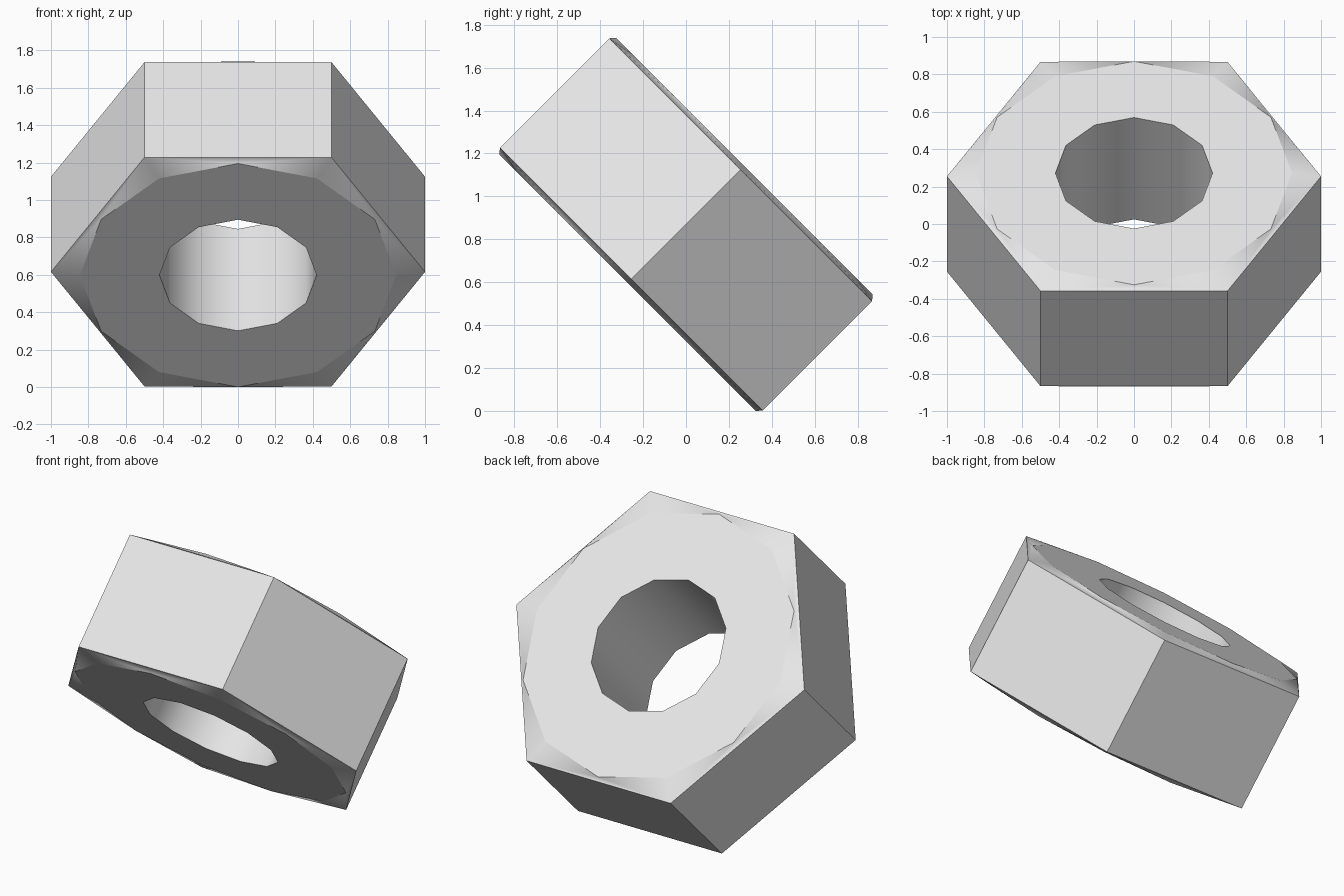
import bpy, bmesh
from math import sin, cos, radians
from mathutils import Matrix

cube = bpy.data.objects.get("Cube")
if cube:
    bpy.data.objects.remove(cube, do_unlink=True)

steel = bpy.data.materials.new("plain_grey")
steel.use_nodes = True
GREY = (0.8, 0.8, 0.8, 1)
steel.diffuse_color = GREY
steel.node_tree.nodes["Principled BSDF"].inputs["Base Color"].default_value = GREY

bm = bmesh.new()


def ring(radius, z, sides):
    """Ring of vertices with its first corner on +x."""
    step = radians(360 / sides)
    return [bm.verts.new((radius * cos(i * step), radius * sin(i * step), z))
            for i in range(sides)]


def face(verts, smooth=False):
    bm.faces.new(verts).smooth = smooth


def bridge(a, b, smooth=False):
    n = len(a)
    for i in range(n):
        j = (i + 1) % n
        face((a[i], a[j], b[j], b[i]), smooth)


# Rings for each end: hexagon, raised washer face, bore
ends = []
for side in (-1, 1):
    hexagon = ring(1, side * 0.36, 6)
    washer = ring(0.845, side * 0.385, 12)
    bore = ring(0.42, side * 0.385, 12)
    ends.append((hexagon, washer, bore))

    # Flat washer face around the hole
    bridge(washer, bore)

    # Chamfer: two triangles at each corner, one along each flat
    for k in range(6):
        corner, after = hexagon[k], hexagon[(k + 1) % 6]
        before, middle, beyond = washer[2 * k - 1], washer[2 * k], washer[2 * k + 1]
        face((corner, before, middle), True)
        face((corner, middle, beyond), True)
        face((corner, beyond, after), True)

# Six flats and the round bore
bridge(ends[0][0], ends[1][0])
bridge(ends[0][2], ends[1][2], True)

# Keep borders between flat and smooth surfaces sharp
bmesh.ops.recalc_face_normals(bm, faces=bm.faces)
for edge in bm.edges:
    edge.smooth = all(f.smooth for f in edge.link_faces)

# Tip the nut over and stand it on the ground
bm.transform(Matrix.Rotation(radians(-45), 4, 'X'))
lowest = min(v.co.z for v in bm.verts)
bmesh.ops.translate(bm, verts=bm.verts, vec=(0, 0, -lowest))

mesh = bpy.data.meshes.new("hex_nut")
bm.to_mesh(mesh)
bm.free()
mesh.materials.append(steel)
bpy.context.scene.collection.objects.link(bpy.data.objects.new("hex_nut", mesh))
